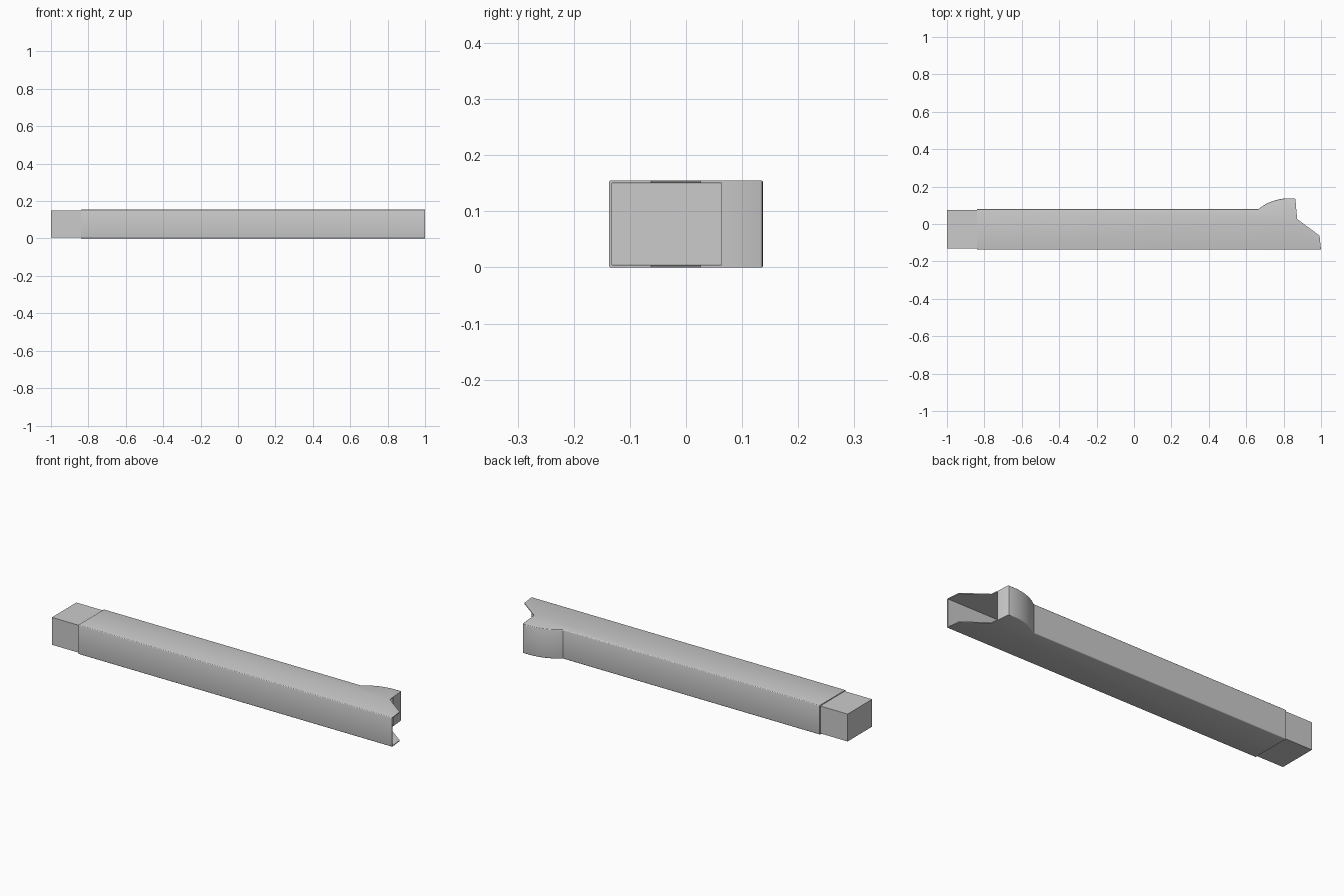
import bpy, bmesh, math

if "Cube" in bpy.data.objects:
    bpy.data.objects.remove(bpy.data.objects["Cube"])

H, T = 0.155, 0.0055          # sleeve height, sheet thickness
Y0, Y1 = -0.1375, 0.08        # straight side walls
CX, CY, R = 0.83, -0.1275, 0.265   # arc of the bulge


def arc(r, y_start, x_end, n=16):
    """Arc points from the right end of the bulge back to the straight wall."""
    a0 = math.acos((x_end - CX) / r)
    a1 = math.pi - math.asin((y_start - CY) / r)
    return [(CX + r * math.cos(a0 + (a1 - a0) * i / n),
             CY + r * math.sin(a0 + (a1 - a0) * i / n)) for i in range(n + 1)]


def prism(name, outline, z0, z1, bevel_test=None):
    bm = bmesh.new()
    face = bm.faces.new([bm.verts.new((x, y, z0)) for x, y in outline])
    up = bmesh.ops.extrude_face_region(bm, geom=[face])["geom"]
    for v in up:
        if isinstance(v, bmesh.types.BMVert):
            v.co.z = z1
    bmesh.ops.recalc_face_normals(bm, faces=bm.faces)
    if bevel_test:
        edges = [e for e in bm.edges
                 if abs(e.verts[0].co.z - e.verts[1].co.z) < 1e-6
                 and all(bevel_test(v.co) for v in e.verts)
                 and abs(e.verts[0].co.x - e.verts[1].co.x) > 0.003]
        bmesh.ops.bevel(bm, geom=edges, offset=0.004, segments=3,
                        profile=0.5, affect='EDGES')
    me = bpy.data.meshes.new(name)
    bm.to_mesh(me)
    bm.free()
    ob = bpy.data.objects.new(name, me)
    bpy.context.collection.objects.link(ob)
    return ob


def smooth(ob):
    bpy.ops.object.select_all(action='DESELECT')
    ob.select_set(True)
    bpy.context.view_layer.objects.active = ob
    bpy.ops.object.shade_smooth_by_angle(angle=math.radians(32))


# Folded sheet sleeve: outline with bulge and slanted notch at the right end
outer = [(-0.84, Y0), (1.0, Y0), (0.992, -0.062), (0.873, 0.026),
         (0.869, 0.063), (0.863, 0.132), (0.861, 0.1355)]
outer += arc(R, Y1, 0.857) + [(-0.84, Y1)]
sleeve = prism("sleeve", outer, 0, H,
               lambda c: c.y < Y0 + 1e-4 or (c.y > Y1 - 1e-4 and c.x < 0.8575))

# Hollow interior, open at both ends; the bulge wall folds inward on the right
inner = [(-0.9, Y0 + T), (1.1, Y0 + T), (1.1, 0.063), (0.863, 0.063),
         (0.857, 0.128)]
inner += arc(R - T, Y1 - T, 0.853) + [(-0.9, Y1 - T)]
cutter = prism("sleeve_hollow_cutter", inner, 0.0045, H - 0.0045)
cutter.hide_render = True

mod = sleeve.modifiers.new("hollow", 'BOOLEAN')
mod.operation = 'DIFFERENCE'
mod.solver = 'EXACT'
mod.object = cutter
bpy.context.view_layer.objects.active = sleeve
bpy.ops.object.modifier_apply(modifier=mod.name)
bpy.data.objects.remove(cutter)
smooth(sleeve)

# Solid bar sliding inside the sleeve
g = 0.0004
prism("inner_bar", [(-1, Y0 + T + g), (0.64, Y0 + T + g),
                    (0.64, Y1 - T - g), (-1, Y1 - T - g)],
      0.0045 + g, H - 0.0045 - g)
